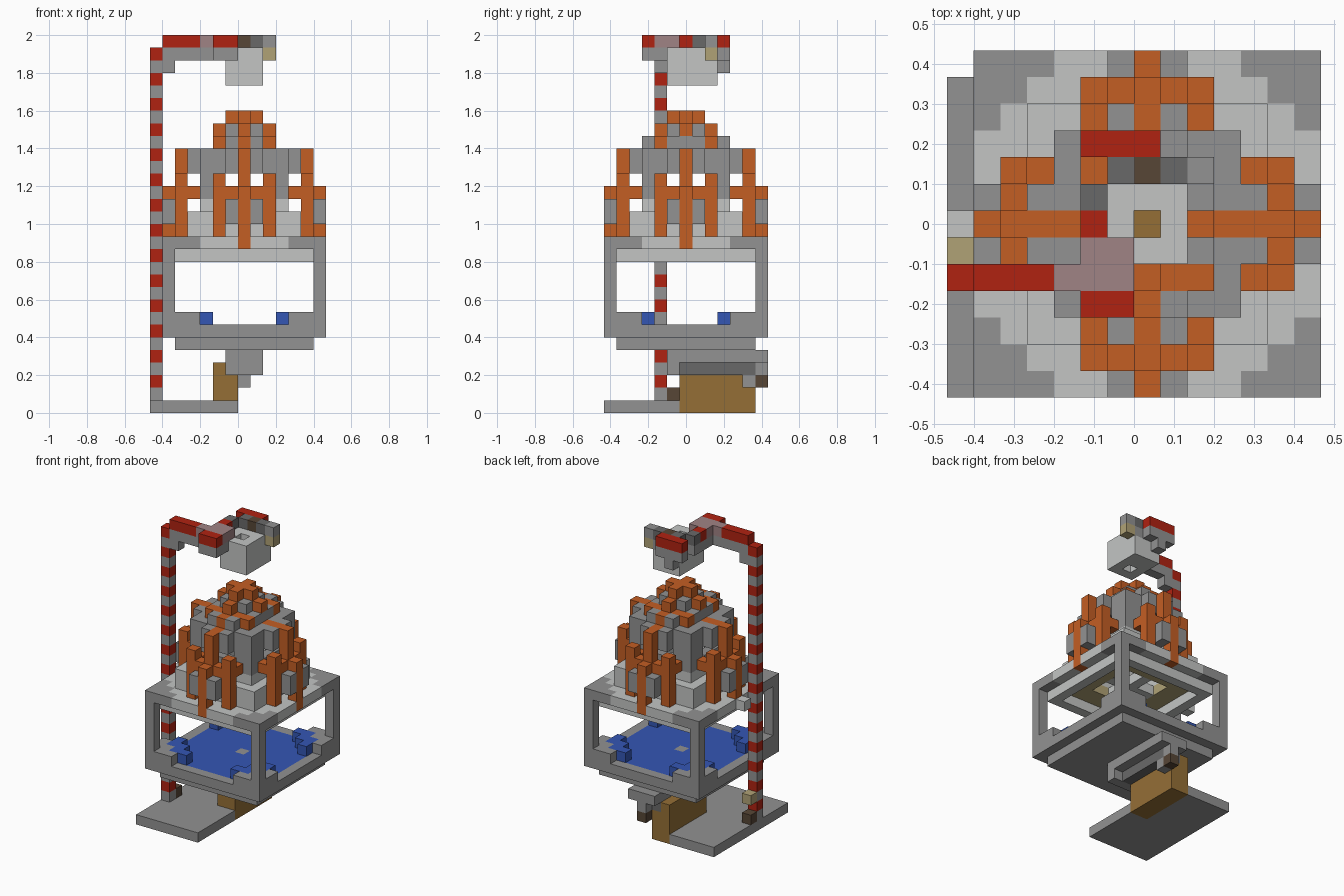
import bpy, bmesh
from itertools import product
from mathutils import Vector

cube = bpy.data.objects.get("Cube")
if cube:
    bpy.data.objects.remove(cube)

UNIT = 2 / 30          # edge of one building block
COLOURS = {            # display values, turned to linear below
    "grey": "929292", "light_grey": "C3C5C4", "orange": "C45E24", "red": "B02211",
    "mauve": "A08385", "dark_grey": "696969", "ochre": "956F36",
    "dark_brown": "574636", "blue": "3456B4", "tan": "B0A276",
}


def linear(pair):
    value = int(pair, 16) / 255
    return ((value + 0.055) / 1.055) ** 2.4


def make_material(name, code):
    rgba = [linear(code[n:n + 2]) for n in (0, 2, 4)] + [1]
    material = bpy.data.materials.new(name)
    material.use_nodes = True
    material.diffuse_color = rgba
    shader = next(n for n in material.node_tree.nodes if n.type == "BSDF_PRINCIPLED")
    shader.inputs["Base Color"].default_value = rgba
    shader.inputs["Roughness"].default_value = 0.9
    return material


MATERIALS = {name: make_material(name, code) for name, code in COLOURS.items()}
parts = {}             # part name -> {block position: colour}


def span(value):
    """A number is one block; a pair is an inclusive range."""
    low, high = value if isinstance(value, tuple) else (value, value)
    return range(low, high + 1)


def box(part, colour, x, y, z):
    for cell in product(span(x), span(y), span(z)):
        for cells in parts.values():
            cells.pop(cell, None)
        parts.setdefault(part, {})[cell] = colour


def plate(part, colour, radius, z):
    box(part, colour, (-radius, radius), (-radius, radius), z)


def carve(radius, z):
    for cell in product(span((-radius, radius)), span((-radius, radius)), span(z)):
        for cells in parts.values():
            cells.pop(cell, None)


def four_sides(part, colour, across, outward, z):
    """Repeat blocks on all four sides, mirrored across each side's middle."""
    for t, r, k in product(span(across), span(outward), span(z)):
        for s in (t, -t):
            for x, y in ((s, r), (s, -r), (r, s), (-r, s)):
                box(part, colour, x, y, k)


def four_corners(part, colour, x, y, z):
    for a, b, k in product(span(x), span(y), span(z)):
        for sx, sy in product((1, -1), repeat=2):
            box(part, colour, a * sx, b * sy, k)


def corner_steps(part, colour, z):
    for row in range(3):
        four_corners(part, colour, (4 + row, 6), 6 - row, z)


# Ground slab, counterweight and mounting beam
box("ground_slab", "grey", (-7, -1), (-6, 5), 0)
box("counterweight", "ochre", (-2, -1), (0, 5), (0, 2))
box("counterweight", "ochre", -2, (0, 5), 3)
box("mounting_beam", "grey", (-1, 1), (-1, 6), 4)
box("mounting_beam", "grey", (-1, 1), -1, 3)
box("mounting_beam", "dark_grey", (-1, 0), (0, 5), 3)
box("mounting_beam", "grey", 0, 6, 3)
box("mounting_beam", "grey", 0, 5, 2)
box("mounting_beam", "dark_brown", 0, 6, 2)

# Water basin with stepped corners
plate("basin", "grey", 5, 5)
plate("basin", "grey", 6, 6)
plate("water", "blue", 5, 6)
box("water", "grey", 0, 0, 6)
corner_steps("basin", "grey", 7)
for x, y in ((3, 5), (4, 4), (5, 3), (4, 5), (5, 4)):
    four_corners("water", "blue", x, y, 7)
four_corners("corner_post", "grey", 6, 6, (7, 12))

# Deck with recessed ring and open centre
plate("deck_ring", "light_grey", 5, 12)
carve(4, 12)
plate("deck", "light_grey", 6, 13)
corner_steps("deck", "grey", 13)
plate("deck_lining", "tan", 4, 13)
carve(2, 13)
four_sides("deck_lining", "light_grey", 0, (0, 2), 13)

# Hollow tower on a light plinth
plate("plinth", "light_grey", 4, (14, 15))
plate("tower", "light_grey", 3, 16)
plate("tower", "grey", 3, (17, 20))
carve(2, (14, 19))
carve(3, 18)
four_corners("tower", "grey", (2, 3), (2, 3), (17, 20))

# Four ornamental buttresses
four_sides("buttress", "grey", (0, 1), 4, (19, 20))
four_sides("buttress", "orange", (0, 2), 5, 17)
four_sides("buttress", "orange", 2, 4, 17)
four_sides("buttress", "orange", 2, 5, (14, 18))
four_sides("buttress", "grey", 1, (5, 6), (15, 16))
four_sides("buttress", "orange", 0, 6, (13, 17))
four_sides("buttress", "orange", 0, 5, (18, 20))
four_sides("buttress", "orange", 0, (3, 4), 20)

# Stepped roof with a cross on top
plate("roof", "grey", 2, 21)
box("roof", "grey", (-1, 1), (-3, 3), 21)
for side in (-2, 2):
    box("roof", "orange", (-2, 2), side, 21)
box("roof", "orange", 0, (-3, 3), 21)
plate("roof", "grey", 1, 22)
four_sides("roof", "orange", 0, (0, 2), 22)
four_sides("roof", "orange", 0, (0, 1), 23)

# Striped mast
for level in range(1, 29):
    box("mast", "grey" if level % 2 else "red", -7, -2, level)
box("mast_fittings", "dark_brown", -7, -1, 1)
box("mast_fittings", "tan", -7, -1, 3)
box("mast_fittings", "light_grey", -7, 0, 13)

# Crane arm: grey underside
box("crane_arm", "grey", (-6, -1), -2, 28)
box("crane_arm", "grey", -6, -2, 27)
box("crane_arm", "grey", (-2, -1), (-3, -1), 28)
box("crane_arm", "grey", -2, (0, 1), 28)
box("crane_arm", "grey", (-1, 1), 2, 28)
box("crane_arm", "grey", (-2, 0), 3, 28)
box("crane_arm", "grey", -1, 3, 27)
box("crane_arm", "tan", 2, 2, 28)

# Crane arm: coloured top
box("crane_top", "red", (-6, -4), -2, 29)
box("crane_top", "mauve", (-3, -1), -2, 29)
box("crane_top", "mauve", (-2, -1), -1, 29)
box("crane_top", "red", (-2, -1), -3, 29)
box("crane_top", "red", -2, 0, 29)
box("crane_top", "dark_grey", -2, 1, 29)
box("crane_top", "dark_grey", (-1, 1), 2, 29)
box("crane_top", "dark_brown", 0, 2, 29)
box("crane_top", "grey", 2, 2, 29)
box("crane_top", "red", (-2, 0), 3, 29)

# Hanging lamp block with a core
box("lamp_block", "light_grey", (-1, 1), (-1, 2), (26, 27))
box("lamp_block", "light_grey", (0, 1), (-1, 1), 28)
box("lamp_block", "light_grey", -1, (0, 1), 28)
carve(0, (26, 28))
box("lamp_core", "ochre", 0, 0, 27)

# Turn every part into a mesh of its exposed block faces
occupied = {cell for cells in parts.values() for cell in cells}
for name, cells in parts.items():
    mesh = bpy.data.meshes.new(name)
    used = sorted(set(cells.values()))
    for colour in used:
        mesh.materials.append(MATERIALS[colour])
    bm = bmesh.new()
    corners = {}

    def vertex(point):
        key = tuple(round(2 * c) for c in point)
        if key not in corners:
            corners[key] = bm.verts.new(Vector(point) * UNIT)
        return corners[key]

    for cell, colour in cells.items():
        centre = Vector(cell) + Vector((0.5, 0, 0.5))
        for axis, sign in product(range(3), (1, -1)):
            normal = Vector([sign if n == axis else 0 for n in range(3)])
            if tuple(int(c) for c in Vector(cell) + normal) in occupied:
                continue
            u = Vector([1 if n == (axis + 1) % 3 else 0 for n in range(3)])
            v = normal.cross(u)
            middle = centre + normal / 2
            ring = [middle + (u * p + v * q) / 2
                    for p, q in ((-1, -1), (1, -1), (1, 1), (-1, 1))]
            face = bm.faces.new([vertex(p) for p in ring])
            face.material_index = used.index(colour)
    bm.to_mesh(mesh)
    bm.free()
    bpy.context.collection.objects.link(bpy.data.objects.new(name, mesh))
